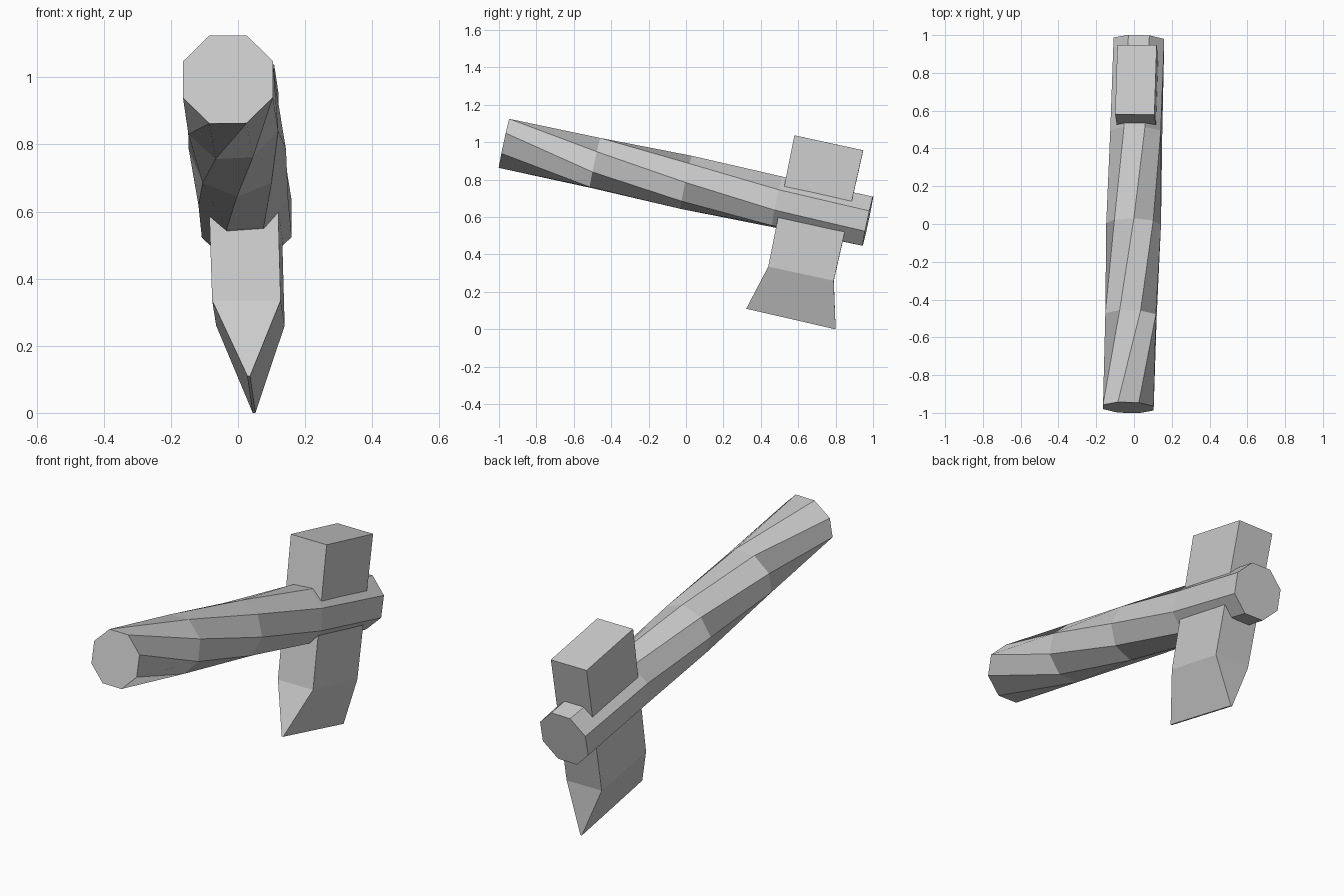
import bpy, bmesh
from math import cos, sin, radians
from mathutils import Vector

if "Cube" in bpy.data.objects:
    bpy.data.objects.remove(bpy.data.objects["Cube"])


def loft(name, rings):
    """Skin a list of equally sized vertex rings and cap both ends."""
    bm = bmesh.new()
    loops = [[bm.verts.new(p) for p in ring] for ring in rings]
    n = len(loops[0])
    for a, b in zip(loops, loops[1:]):
        for i in range(n):
            j = (i + 1) % n
            bm.faces.new((a[i], a[j], b[j], b[i]))
    bm.faces.new(loops[0])
    bm.faces.new(loops[-1])
    bmesh.ops.recalc_face_normals(bm, faces=bm.faces)
    mesh = bpy.data.meshes.new(name)
    bm.to_mesh(mesh)
    bm.free()
    obj = bpy.data.objects.new(name, mesh)
    bpy.context.collection.objects.link(obj)
    return obj


# Handle: octagonal shaft whose twist eases off towards the head
start, end = Vector((-0.03, -0.972, 0.994)), Vector((0.026, 0.972, 0.578))
axis = (end - start).normalized()
side = (Vector((1, 0, 0)) - axis * axis.x).normalized()
up = side.cross(axis)
rings = []
for t, twist in ((0, 0), (0.25, 43), (0.5, 68), (0.75, 86), (1, 90)):
    angles = [radians(22.5 + 45 * k - twist) for k in range(8)]
    rings.append([start.lerp(end, t) + 0.145 * (side * cos(a) + up * sin(a))
                  for a in angles])
loft("handle", rings)

# Axe head: block through the handle, flaring down to a sharp edge
# front centre, back centre, half width at top, shoulder and cutting edge
sections = (
    ((0.004, 0.58, 1.037), (0.016, 0.948, 0.957), 0.104),
    ((0.025, 0.44, 0.335), (0.037, 0.79, 0.26), 0.102),
    ((0.032, 0.322, 0.11), (0.048, 0.80, 0.0), 0.004),
)
rings = []
for front, back, w in sections:
    f, b, dx = Vector(front), Vector(back), Vector((w, -0.004 * w, 0))
    rings.append([f - dx, f + dx, b + dx, b - dx])
loft("axe_head", rings)
